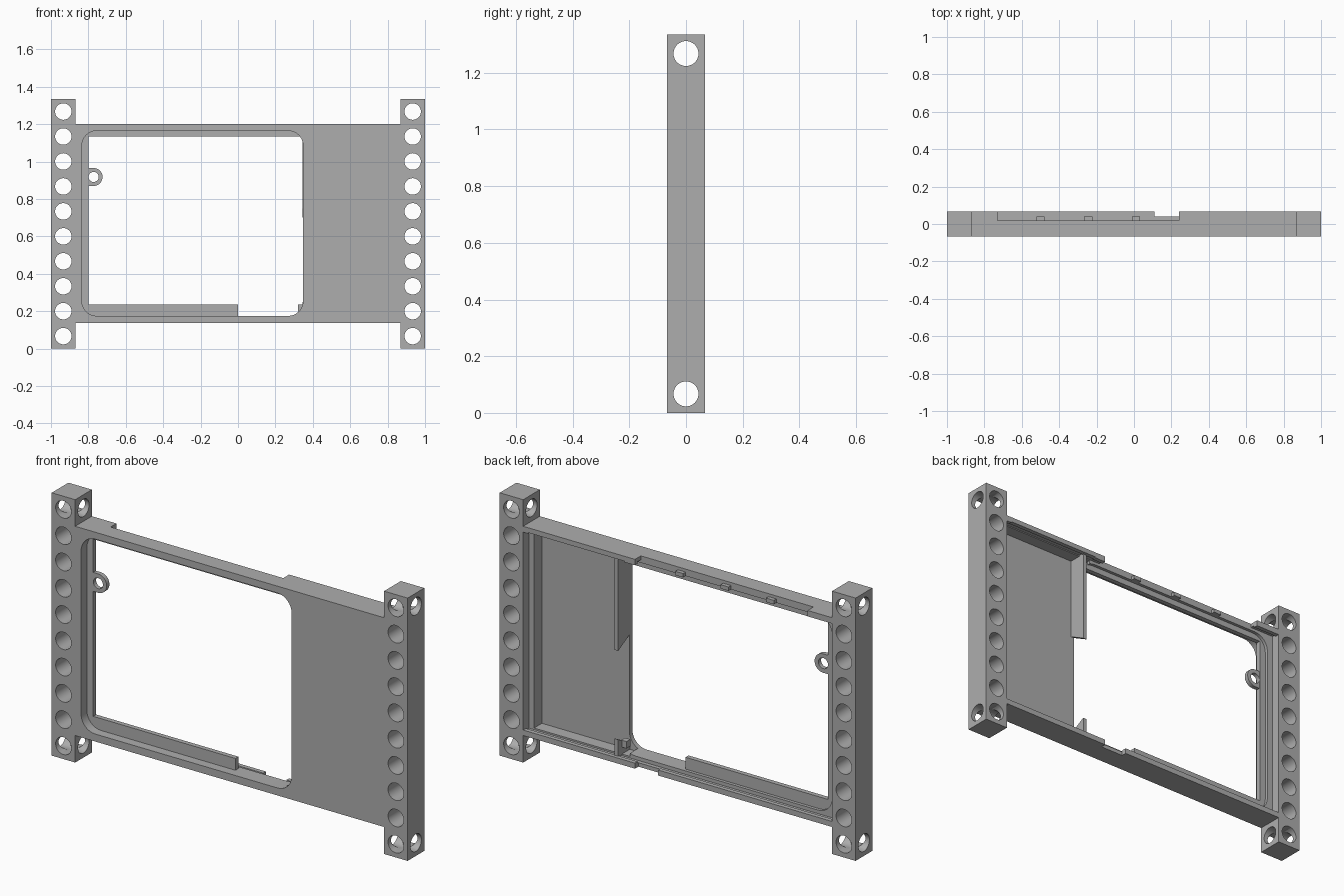
import bpy, bmesh, math
from mathutils import Matrix, Vector

if "Cube" in bpy.data.objects:
    bpy.data.objects.remove(bpy.data.objects["Cube"], do_unlink=True)

grey = bpy.data.materials.new("plain grey")
grey.use_nodes = True
GREY = (0.42, 0.42, 0.42, 1)
grey.diffuse_color = GREY
grey.node_tree.nodes["Principled BSDF"].inputs["Base Color"].default_value = GREY


def finish(name, bm):
    bmesh.ops.recalc_face_normals(bm, faces=bm.faces)
    mesh = bpy.data.meshes.new(name)
    bm.to_mesh(mesh)
    bm.free()
    mesh.materials.append(grey)
    obj = bpy.data.objects.new(name, mesh)
    bpy.context.collection.objects.link(obj)
    return obj


def box(name, x, y, z):
    bm = bmesh.new()
    bmesh.ops.create_cube(bm, size=1)
    for v in bm.verts:
        v.co = Vector([(a + b) / 2 + c * (b - a) for (a, b), c in zip((x, y, z), v.co)])
    return finish(name, bm)


def rod(name, center, radius, depth, axis):
    bm = bmesh.new()
    turn = Matrix.Rotation(math.pi / 2, 4, "Y" if axis == "X" else "X")
    bmesh.ops.create_cone(bm, cap_ends=True, segments=40, radius1=radius, radius2=radius,
                          depth=depth, matrix=Matrix.Translation(center) @ turn)
    return finish(name, bm)


def prism(name, outline, axis, low, high):
    """Extrude a 2D outline along x (outline is y, z) or y (outline is x, z)."""
    bm = bmesh.new()
    put = (lambda a, b: (low, a, b)) if axis == "X" else (lambda a, b: (a, low, b))
    face = bm.faces.new([bm.verts.new(put(a, b)) for a, b in outline])
    out = bmesh.ops.extrude_face_region(bm, geom=[face])
    move = Vector((high - low, 0, 0)) if axis == "X" else Vector((0, high - low, 0))
    bmesh.ops.translate(bm, vec=move, verts=[g for g in out["geom"] if isinstance(g, bmesh.types.BMVert)])
    return finish(name, bm)


def rounded(x0, x1, z0, z1, r, steps=8):
    pts = []
    for i, (cx, cz) in enumerate([(x1 - r, z1 - r), (x0 + r, z1 - r), (x0 + r, z0 + r), (x1 - r, z0 + r)]):
        for s in range(steps + 1):
            a = math.pi / 2 * (i + s / steps)
            pts.append((cx + r * math.cos(a), cz + r * math.sin(a)))
    return pts


def cut(obj, cutters):
    for c in cutters:
        c.hide_render = True
        m = obj.modifiers.new("cut", "BOOLEAN")
        m.operation, m.solver, m.object = "DIFFERENCE", "EXACT", c
    bpy.context.view_layer.update()
    mesh = bpy.data.meshes.new_from_object(obj.evaluated_get(bpy.context.evaluated_depsgraph_get()))
    obj.modifiers.clear()
    obj.data = mesh
    for c in cutters:
        bpy.data.objects.remove(c, do_unlink=True)
    smooth(obj)


def smooth(obj):
    bpy.ops.object.select_all(action="DESELECT")
    obj.select_set(True)
    bpy.context.view_layer.objects.active = obj
    bpy.ops.object.shade_smooth_by_angle(angle=math.radians(30))


D = 0.067      # half depth
TOP = 1.335    # post height
PITCH = 0.1334

# Posts with a column of holes and cross holes at both ends
for side, name in ((-1, "right_post"), (1, "left_post")):
    xc = side * 0.934
    post = box(name, (xc - 0.066, xc + 0.066), (-D, D), (0, TOP))
    holes = [rod("hole", (xc, 0, D + i * PITCH), 0.044, 0.3, "Y") for i in range(10)]
    holes += [rod("hole", (xc, 0, z), 0.044, 0.3, "X") for z in (D, TOP - D)]
    cut(post, holes)

# Frame body: window, rear pocket, board groove and rear clearances
frame = box("frame", (-0.869, 0.869), (-D, D), (0.137, 1.2))
cut(frame, [
    prism("window", rounded(-0.835, 0.348, 0.175, 1.165, 0.08), "Y", -0.2, 0.2),
    box("pocket", (0.30, 0.84), (-0.043, 0.2), (0.165, 1.175)),
    box("groove", (-0.868, 0.868), (0.02, 0.045), (0.157, 1.18)),
    box("rear_opening", (-0.868, 0.868), (0.04, 0.2), (0.165, 1.17)),
    box("top_notch", (-0.73, 0.24), (0.02, 0.2), (1.1, 1.3)),
    box("bottom_notch", (0.11, 0.24), (0.04, 0.2), (0.1, 0.25)),
])

# Ledges behind the window
LEDGE = (-0.02, 0.004)
box("top_ledge", (-0.84, 0.34), LEDGE, (1.135, 1.17))
box("side_ledge", (-0.84, -0.80), LEDGE, (0.17, 1.17))
box("bottom_ledge", (-0.84, 0), LEDGE, (0.17, 0.235))

# Small tabs along the top notch
for i, x in enumerate((-0.5, -0.245, 0.01)):
    box(f"top_tab_{i + 1}", (x - 0.022, x + 0.022), (0.015, 0.04), (1.165, 1.185))

# Dividing fins and stop block beside the window
prism("upper_fin", [(-0.045, 1.18), (0.05, 1.18), (0.05, 0.70), (-0.045, 0.75)], "X", 0.346, 0.366)
prism("lower_fin", [(-0.045, 0.16), (0.05, 0.16), (0.05, 0.25), (-0.045, 0.2)], "X", 0.346, 0.366)
box("stop_block", (0.32, 0.35), (-0.01, 0.02), (0.2, 0.235))

# Ring lug on the side ledge
lug = prism("ring_lug", [(-0.805, 0.87), (-0.772, 0.87)]
            + [(-0.772 + 0.048 * math.cos(a), 0.918 + 0.048 * math.sin(a))
               for a in [math.pi * (s / 16 - 0.5) for s in range(1, 16)]]
            + [(-0.772, 0.966), (-0.805, 0.966)], "Y", -0.02, 0.002)
cut(lug, [rod("lug_hole", (-0.772, 0, 0.918), 0.027, 0.3, "Y")])
